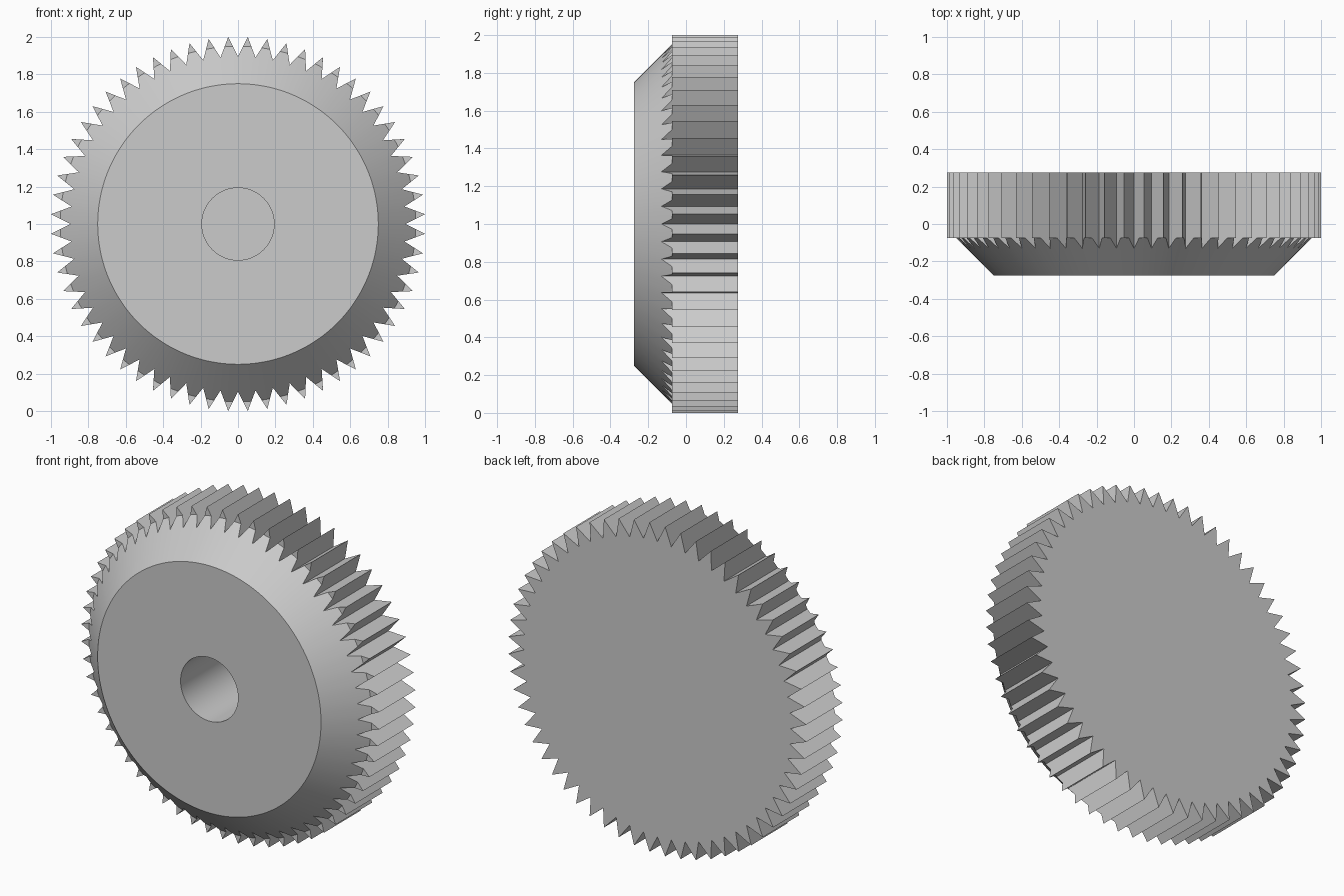
import bpy, bmesh
from math import sin, cos, pi, hypot, radians
from mathutils import Vector

cube = bpy.data.objects.get("Cube")
if cube:
    bpy.data.objects.remove(cube)

# Main dimensions
TEETH = 60
TIP_R, ROOT_R = 1.0014, 0.895
BORE_R, RIM_R, CONE_R = 0.193, 0.75, 0.95
FRONT, BACK = -0.275, 0.275
FLOOR = 0.225
CENTRE_Z = 1.0

steel = bpy.data.materials.new("grey steel")
steel.use_nodes = True
colour = (0.6, 0.6, 0.6, 1)
steel.diffuse_color = colour
steel.node_tree.nodes["Principled BSDF"].inputs["Base Color"].default_value = colour


def polar(radius, angle):
    return Vector((radius * sin(angle), radius * cos(angle)))


def tooth_outline():
    """Points of the pointed teeth, with extra points along each flank."""
    half = pi / TEETH
    points = []
    for i in range(2 * TEETH):
        radii = (ROOT_R, TIP_R) if i % 2 == 0 else (TIP_R, ROOT_R)
        a, b = polar(radii[0], i * half), polar(radii[1], (i + 1) * half)
        stops = (0, 0.26, 0.52) if i % 2 == 0 else (0, 0.48, 0.74)
        points += [a.lerp(b, t) for t in stops]
    return points


outline = tooth_outline()
bm = bmesh.new()


def ring(radius_of, y_of):
    verts = []
    for p in outline:
        q = p.normalized() * radius_of(p.length)
        verts.append(bm.verts.new((q.x, y_of(p.length), CENTRE_Z + q.y)))
    return verts


def cone_y(r):
    return FRONT + min(r, CONE_R) - RIM_R


# Rings from the bore floor, over the front and cone, to the back
rings = [
    ring(lambda r: BORE_R, lambda r: FLOOR),
    ring(lambda r: BORE_R, lambda r: FRONT),
    ring(lambda r: RIM_R, lambda r: FRONT),
    ring(lambda r: min(r, CONE_R), cone_y),
    ring(lambda r: r, cone_y),
    ring(lambda r: r, lambda r: BACK),
]
n = len(outline)
for lower, upper in zip(rings, rings[1:]):
    for i in range(n):
        j = (i + 1) % n
        bm.faces.new((lower[i], lower[j], upper[j], upper[i]))
bm.faces.new(rings[0])
bm.faces.new(rings[-1])
bmesh.ops.remove_doubles(bm, verts=bm.verts, dist=0.0006)
bmesh.ops.recalc_face_normals(bm, faces=bm.faces)

mesh = bpy.data.meshes.new("gear_wheel")
bm.to_mesh(mesh)
bm.free()
mesh.materials.append(steel)
gear = bpy.data.objects.new("gear_wheel", mesh)
bpy.context.collection.objects.link(gear)

# Smooth cone and bore, crisp teeth
bpy.ops.object.select_all(action="DESELECT")
gear.select_set(True)
bpy.context.view_layer.objects.active = gear
bpy.ops.object.shade_smooth_by_angle(angle=radians(25))
